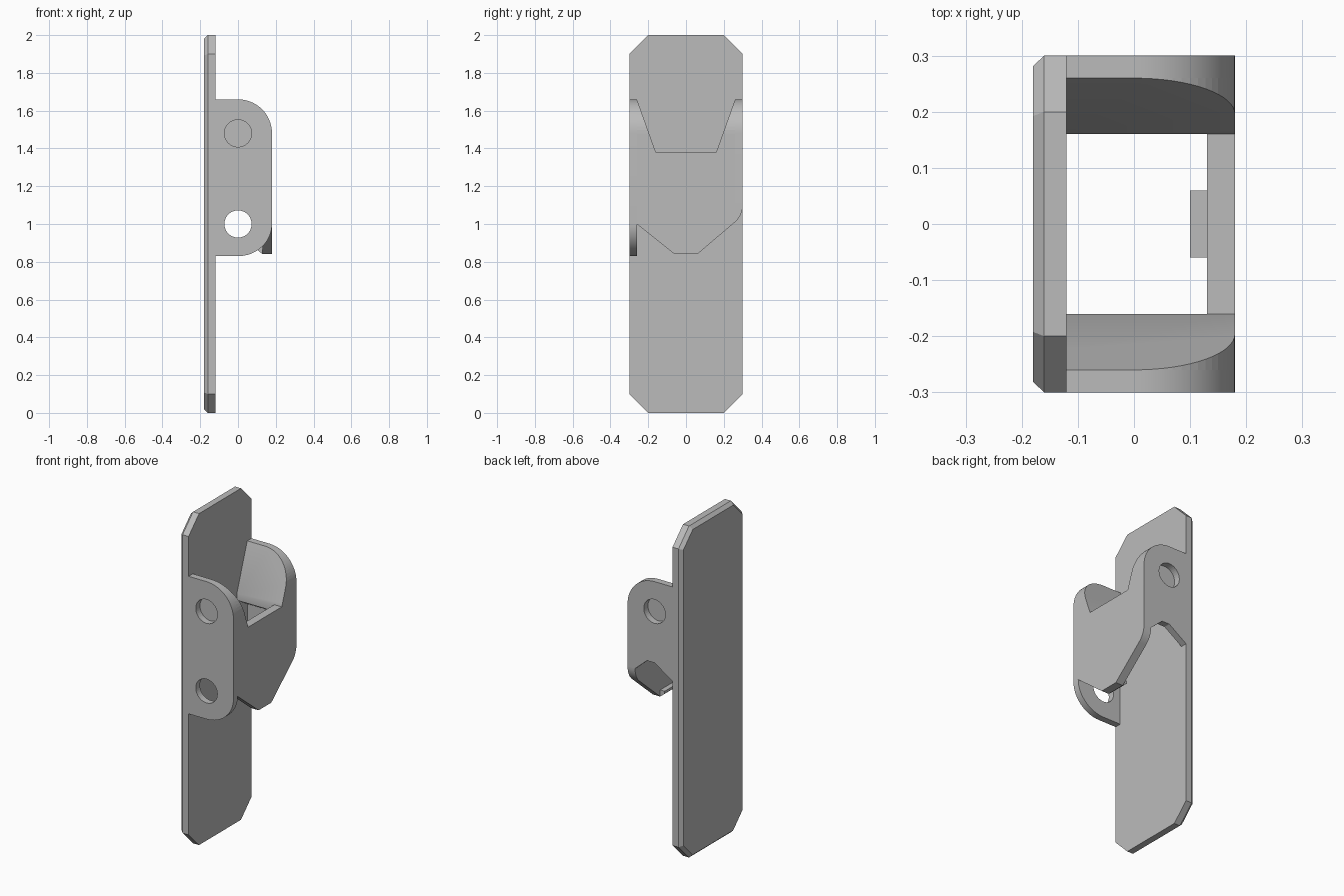
import bpy
import bmesh
import math
from mathutils import Vector

cube = bpy.data.objects.get("Cube")
if cube:
    bpy.data.objects.remove(cube, do_unlink=True)

steel = bpy.data.materials.new("plain_grey")
steel.use_nodes = True
GREY = (0.5, 0.5, 0.5, 1)
steel.diffuse_color = GREY
steel.node_tree.nodes["Principled BSDF"].inputs["Base Color"].default_value = GREY


def prism(name, outline, axis, lo, hi, chamfer=0):
    """Extrude an outline along x (points are y, z) or along y (points are x, z)."""
    def place(p, d):
        return Vector((d, p[0], p[1])) if axis == "x" else Vector((p[0], d, p[1]))
    bm = bmesh.new()
    base = bm.faces.new([bm.verts.new(place(p, lo)) for p in outline])
    step = place((0, 0), hi - lo)
    grown = bmesh.ops.extrude_face_region(bm, geom=[base], use_keep_orig=True)
    bmesh.ops.translate(bm, vec=step,
                        verts=[g for g in grown["geom"] if isinstance(g, bmesh.types.BMVert)])
    bmesh.ops.recalc_face_normals(bm, faces=bm.faces[:])
    if chamfer:
        back = min(bm.faces, key=lambda f: f.calc_center_median().x)
        bmesh.ops.inset_region(bm, faces=[back], thickness=chamfer, depth=chamfer)
    mesh = bpy.data.meshes.new(name)
    bm.to_mesh(mesh)
    bm.free()
    mesh.materials.append(steel)
    obj = bpy.data.objects.new(name, mesh)
    bpy.context.collection.objects.link(obj)
    return obj


def arc(cx, cz, rx, rz, start, end, n=16):
    angles = [math.radians(start + (end - start) * i / n) for i in range(n + 1)]
    return [(cx + rx * math.cos(a), cz + rz * math.sin(a)) for a in angles]


def boolean(obj, cutter, operation="DIFFERENCE"):
    mod = obj.modifiers.new("cut", "BOOLEAN")
    mod.operation, mod.object, mod.solver = operation, cutter, "EXACT"
    cutter.hide_render = True
    cutter.hide_viewport = True


def drill(obj, z, lo, hi):
    hole = arc(0, z, 0.072, 0.072, 0, 360, 40)[:-1]
    boolean(obj, prism("hole_cutter", hole, "y", lo, hi))


IN, OUT = -0.12, 0.18
TOP, BOTTOM = 1.48, 1.0

# Back plate with clipped corners and a chamfered rear edge
octagon = [(-0.2, 0), (0.2, 0), (0.3, 0.1), (0.3, 1.9),
           (0.2, 2), (-0.2, 2), (-0.3, 1.9), (-0.3, 0.1)]
prism("back_plate", octagon, "x", -0.16, IN, chamfer=0.02)

# Long side wall with two holes
crown = arc(0, TOP, OUT, 0.18, 0, 90)
foot = arc(0, BOTTOM, OUT, 0.17, 270, 360)
long_profile = [(IN, 0.83)] + foot + crown + [(IN, 1.66)]
long_wall = prism("long_side_wall", long_profile, "y", -0.3, -0.26)
drill(long_wall, TOP, -0.4, -0.2)
drill(long_wall, BOTTOM, -0.4, -0.2)

# Short side wall with one hole and an arched lower edge
arch = [(IN, 1.09), (0, 1.17), (0.05, 1.17), (0.13, 1.1), (OUT, 1.1)]
short_wall = prism("short_side_wall", arch + crown + [(IN, 1.66)], "y", 0.26, 0.3)
drill(short_wall, TOP, 0.2, 0.4)

# Sloping guides inside the walls, rounded to the wall outline
for side, label in ((-1, "right"), (1, "left")):
    slope = [(0.26, 1.66), (0.16, 1.38), (0.16, 1.34), (0.26, 1.28)]
    guide = prism(label + "_guide", [(side * y, z) for y, z in slope], "x", IN, OUT)
    bounds = prism("guide_bounds", [(IN, 1.2), (OUT, 1.2)] + crown + [(IN, 1.66)],
                   "y", -0.4, 0.4)
    boolean(guide, bounds, "INTERSECT")

# Front plate with a notch above, a tapered tongue below and one rounded corner
corner = arc(0.18, 1.1, 0.12, 0.12, -50, 0, 10)
front_outline = ([(-0.26, BOTTOM), (-0.06, 0.84), (0.06, 0.84)] + corner
                 + [(0.26, 1.1), (0.26, TOP), (0.196, TOP), (0.16, 1.38),
                    (-0.16, 1.38), (-0.196, TOP), (-0.26, TOP)])
prism("front_plate", front_outline, "x", 0.13, OUT)

# Small inward lip on the tongue
prism("tongue_lip", [(0.13, 0.84), (0.13, 0.88), (0.1, 0.88), (0.1, 0.865)], "y", -0.06, 0.06)

# Smooth the curved edges while keeping corners sharp
bpy.ops.object.select_all(action="DESELECT")
for obj in bpy.context.collection.objects:
    if obj.type == "MESH" and not obj.hide_render:
        obj.select_set(True)
        bpy.context.view_layer.objects.active = obj
bpy.ops.object.shade_smooth_by_angle(angle=math.radians(25))
